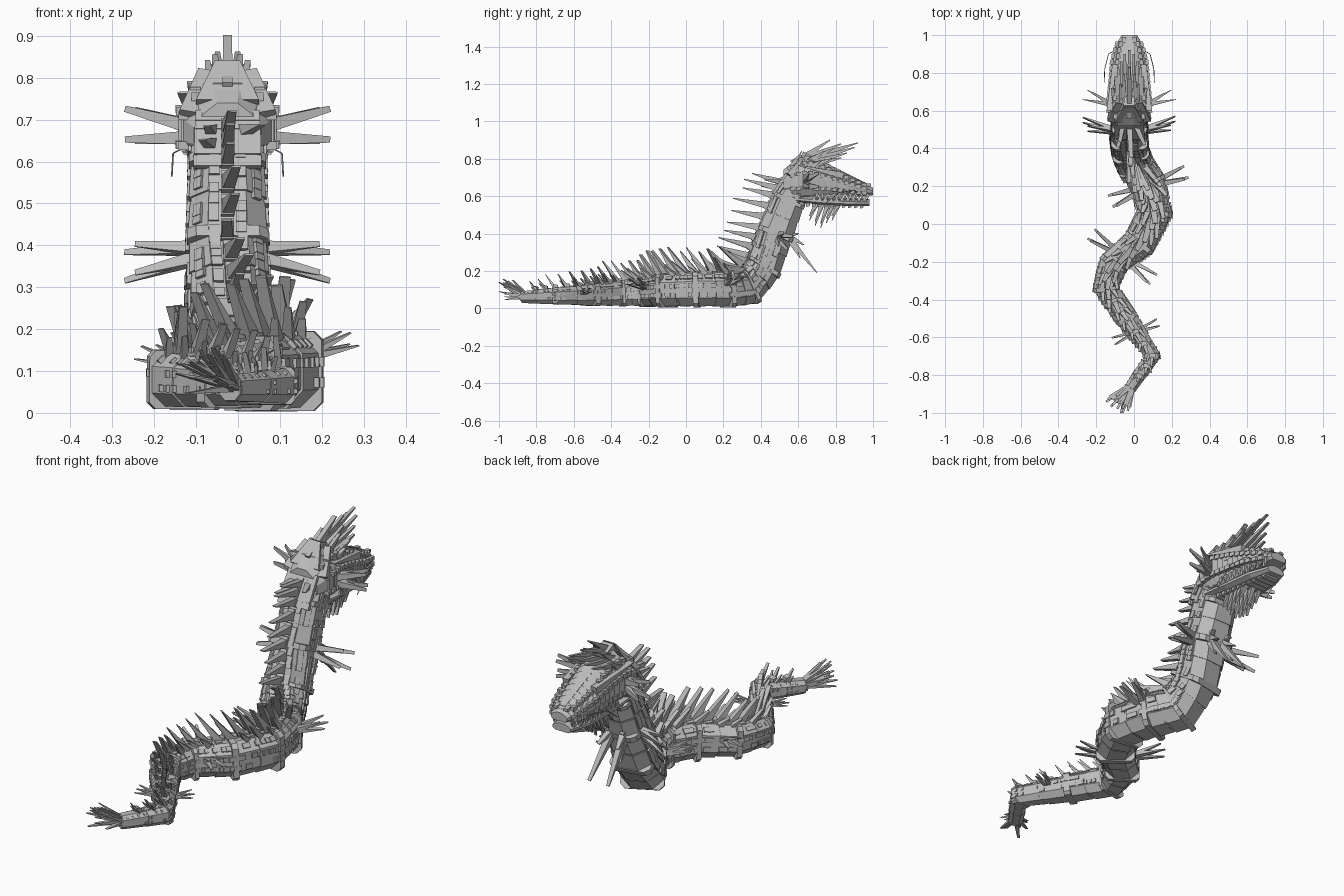
import bpy, bmesh, random
from mathutils import Vector as V

random.seed(4)
if "Cube" in bpy.data.objects:
    bpy.data.objects.remove(bpy.data.objects["Cube"])

grey = bpy.data.materials.new("stone_grey")
grey.use_nodes = True
grey.diffuse_color = (0.5, 0.5, 0.5, 1)
grey.node_tree.nodes["Principled BSDF"].inputs["Base Color"].default_value = (0.5, 0.5, 0.5, 1)


# ---- helpers ----
def finish(name, bm):
    bmesh.ops.recalc_face_normals(bm, faces=bm.faces)
    mesh = bpy.data.meshes.new(name)
    bm.to_mesh(mesh)
    bm.free()
    mesh.materials.append(grey)
    bpy.context.collection.objects.link(bpy.data.objects.new(name, mesh))


def loft(bm, rings):
    loops = [[bm.verts.new(p) for p in ring] for ring in rings]
    n = len(loops[0])
    for a, b in zip(loops, loops[1:]):
        for i in range(n):
            j = (i + 1) % n
            bm.faces.new((a[i], a[j], b[j], b[i]))
    bm.faces.new(loops[0])
    bm.faces.new(loops[-1])


def rect(c, u, v):
    return [c + u + v, c - u + v, c - u - v, c + u - v]


def blade(bm, base, tip, wide, w, thick, end=0.45):
    d = (tip - base).normalized()
    wide = (wide - d * wide.dot(d)).normalized() * w / 2
    n = d.cross(wide).normalized() * thick / 2
    loft(bm, [rect(base, wide, n), rect(tip, wide * end, n * 0.12)])


def plate(bm, c, along, normal, length, width, thick):
    across = along.cross(normal).normalized() * width / 2
    n = normal * thick / 2
    loft(bm, [rect(c - along * length / 2, across, n), rect(c + along * length / 2, across, n * 0.6)])


# ---- spine path: position and half thickness, tail to head ----
PATH = [(-.02, -.87, .06, .03), (.10, -.70, .065, .042), (-.04, -.5, .072, .055),
        (-.15, -.34, .08, .063), (-.11, -.21, .085, .07), (.03, -.1, .095, .08),
        (.112, .06, .1, .085), (.07, .22, .102, .088), (0, .32, .112, .09),
        (-.025, .41, .22, .09), (-.025, .48, .4, .09), (-.025, .55, .58, .085),
        (-.025, .61, .68, .08)]
PTS = [V(p[:3]) for p in PATH]
LAST = len(PTS) - 1
NECK = 8.2
X = PTS[-1].x


def tangent(i):
    a, b = PTS[max(i - 1, 0)], PTS[min(i + 1, LAST)]
    return ((PTS[i] - a).normalized() + (b - PTS[i]).normalized()).normalized()


def at(t):
    """Centre, half thickness, forward, side and dorsal directions."""
    t = min(max(t, 0), LAST)
    i = min(int(t), LAST - 1)
    f = t - i
    fwd = tangent(i).lerp(tangent(i + 1), f).normalized()
    side = fwd.cross(V((0, 0, 1))).normalized()
    r = PATH[i][3] * (1 - f) + PATH[i + 1][3] * f
    return PTS[i].lerp(PTS[i + 1], f), r, fwd, side, side.cross(fwd)


def ring(t, k=1, flat=.5):
    c, r, fwd, side, up = at(t)
    half = [(flat, -1), (1, -flat), (1, flat), (flat, 1)]
    pts = half + [(-x, y) for x, y in reversed(half)]
    return [c + (side * x + up * y) * r * k for x, y in pts]


# ---- body skin, long armour casings and boxy joint collars ----
bm = bmesh.new()
loft(bm, [ring(i / 2) for i in range(2 * LAST + 1)])
finish("body", bm)

bm = bmesh.new()
for i in range(2 * LAST):
    t = i / 2
    loft(bm, [ring(t + .03, 1.06), ring(t + .47, 1.02)])
for i in range(1, LAST):
    k = 1.12 if 2 < i < 8 else 1.08
    loft(bm, [ring(i - .07, k, .78), ring(i + .07, k, .78)])
finish("armour_casings", bm)

# ---- scattered scales on sides, shoulders and back ----
bm = bmesh.new()
for i in range(int(LAST / .12)):
    t = i * .12
    c, r, fwd, side, up = at(t)
    for a, b in ((1, .25), (1, -.3), (1, 1), (.35, 1)):
        for s in (-1, 1):
            if random.random() < .6:
                n = (side * s * (a > .5) + up * (b > .9)).normalized()
                pos = c + (side * s * a + up * b) * r * (.79 if a == b else 1.05)
                plate(bm, pos, fwd, n, r * random.uniform(.25, .5), r * .28, r * .16)
finish("scales", bm)

# ---- overlapping bands on the back of the upper neck ----
bm = bmesh.new()
for i in range(6):
    c, r, fwd, side, up = at(10.9 + i * .19)
    plate(bm, c + up * r * 1.03, fwd, up, .03, r * 1.9, .02)
finish("neck_bands", bm)

# ---- dorsal spines, leaning back, longest on the middle of the neck ----
bm = bmesh.new()
t = .4
while t < LAST - .2:
    c, r, fwd, side, up = at(t)
    neck = t > NECK
    lean = .2 if neck else .6
    size = (.22 - .025 * abs(t - 10) if neck else r * 1.9) * random.uniform(.8, 1.12)
    base = c + up * r * .95
    tip = base + (up * .9 - fwd * lean + side * random.uniform(-.1, .1)) * size
    blade(bm, base, tip, side, .03 if neck else r * .45, r * .45, .7)
    plate(bm, base + up * .01, fwd, up, r * .6, .032, .03)
    for s in (-1, 1):
        if random.random() < .7 and (not neck or t > 10.8):
            b = c + (up * .95 + side * s * .45) * r
            d = up * .8 - fwd * (lean + .1) + side * s * random.uniform(.1, .4)
            blade(bm, b, b + d * size * random.uniform(.35, .75), side, r * .34, r * .35, .6)
    t += .31
finish("dorsal_spines", bm)


# ---- side fins: each a cluster of four spines ----
def fin(c, out, fwd, up, root, reach, w, spread=.09):
    for k in (-1, 1):
        for m in (-1, 1):
            base = c + out * root + fwd * k * w * .4
            tip = c + out * reach * (1 - .05 * (m + 1)) + fwd * k * reach * .15 + up * m * reach * spread
            blade(bm, base, tip, fwd, w, w * .8)


bm = bmesh.new()
for t, reach, lean, lift in ((1.65, .13, 0, .03), (4.35, .205, 0, .06),
                             (6.88, .215, 0, .08), (9.95, .245, -.01, -.065)):
    c, r, fwd, side, up = at(t)
    for s in (-1, 1):
        out = (side * s + fwd * lean / reach + up * lift / reach)
        fin(c, out, fwd, up, r * .8, reach, r * .34)
for s in (-1, 1):
    fin(V((X, .6, .66)), V((s, .36, .12)), V((0, 0, 1)), V((0, 1, 0)), .09, .245, .033, .12)
finish("side_fins", bm)

# ---- throat spines below the neck bend ----
bm = bmesh.new()
for y, z in ((.63, .34), (.7, .19), (.61, .27), (.6, .4)):
    for s in (-1, 1):
        blade(bm, V((X + s * .03, .54, .39)), V((X + s * .05, y, z)), V((1, 0, 0)), .035, .035)
finish("throat_spines", bm)

# ---- tail fan ----
bm = bmesh.new()
c, r, fwd, side, up = at(0)
for i in range(22):
    d = -fwd + side * random.uniform(-.75, .75) + up * random.uniform(-.1, 1.1)
    tip = c + d.normalized() * random.uniform(.1, .15)
    tip.y, tip.z = max(tip.y, -1), max(tip.z, .03)
    blade(bm, c + fwd * .03, tip, side, .026, .02)
blade(bm, c, V((-.07, -1, .14)), side, .026, .02)
finish("tail_fan", bm)


# ---- head ----
def head_ring(y, w, low, high):
    h = high - low
    half = [(.75, 0), (1, .25), (1, .55), (.72, .8), (.3, 1)]
    pts = half + [(-a, b) for a, b in reversed(half)]
    return [V((X + a * w, y, low + b * h)) for a, b in pts]


SKULL = [(.52, .08, .61, .74), (.58, .11, .6, .79), (.65, .112, .6, .815), (.76, .1, .605, .77),
         (.86, .092, .605, .715), (.94, .072, .6, .677), (1, .042, .605, .645)]
JAW = [(.57, .095, .57, .61), (.72, .092, .555, .595), (.88, .08, .547, .59), (.98, .048, .547, .585)]
bm = bmesh.new()
loft(bm, [head_ring(*s) for s in SKULL])
finish("skull", bm)
bm = bmesh.new()
loft(bm, [head_ring(*s) for s in JAW])
for i in range(11):
    plate(bm, V((X, .62 + i * .032, .558 - i * .001)), V((0, 1, 0)), V((0, 0, -1)), .02, .15 - i * .007, .03)
finish("lower_jaw", bm)


def skull_at(y):
    for a, b in zip(SKULL, SKULL[1:]):
        if y <= b[0]:
            f = (y - a[0]) / (b[0] - a[0])
            return [p + (q - p) * f for p, q in zip(a, b)]


# overlapping ribs across skull and snout, blocks along the cheeks
bm = bmesh.new()
for i in range(13):
    y0 = .57 + i * .032
    rings = []
    for y, k in ((y0, 1.06), (y0 + .027, 1.01)):
        _, w, low, high = skull_at(y)
        rings.append(head_ring(y, w * k, low + .004, high + (k - 1) * .1))
    loft(bm, rings)
    _, w, low, high = skull_at(y0)
    for s in (-1, 1):
        for f, x in ((.2, 1), (.6, 1), (.85, .7)):
            plate(bm, V((X + s * w * x, y0, low + f * (high - low))), V((0, 1, 0)), V((s, 0, 0)), .026, .02, .025)
finish("head_ribs", bm)

# brows, eyes, nostrils and nose ridge
bm = bmesh.new()
for s in (-1, 1):
    blade(bm, V((X + s * .075, .84, .71)), V((X + s * .105, .6, .765)), V((1, 0, 0)), .03, .035, 1)
    plate(bm, V((X + s * .098, .755, .69)), V((0, 1, 0)), V((s, 0, 0)), .035, .02, .02)
    plate(bm, V((X + s * .028, .975, .66)), V((0, 1, 0)), V((0, 0, 1)), .03, .02, .02)
blade(bm, V((X, .62, .825)), V((X, .97, .665)), V((1, 0, 0)), .06, .03, .4)
finish("brows_and_nose", bm)

# teeth in both jaws
bm = bmesh.new()
for i in range(10):
    y = .7 + i * .03
    w = skull_at(y)[1] * .85
    for s in (-1, 1):
        blade(bm, V((X + s * w, y, .615)), V((X + s * w, y, .58)), V((0, 1, 0)), .02, .014, .2)
        blade(bm, V((X + s * w, y - .015, .575)), V((X + s * w, y - .015, .61)), V((0, 1, 0)), .02, .014, .2)
finish("teeth", bm)

# crest sweeping up and forward, with hood plates at the back of the skull
bm = bmesh.new()
for y, z, x in ((.92, .885, 0), (.9, .86, .02), (.86, .83, .035), (.83, .88, 0), (.79, .855, .025),
                (.83, .805, .05), (.74, .84, .04), (.78, .8, .06), (.72, .79, .075)):
    for s in ((-1, 1) if x else (1,)):
        blade(bm, V((X + s * x, .6 + x * .6, .785 - x * .6)), V((X + s * x * 1.2, y, z)), V((1, 0, 0)), .028, .045)
blade(bm, V((X, .57, .77)), V((X, .77, .9)), V((1, 0, 0)), .024, .045, .9)
blade(bm, V((X, .55, .74)), V((X, .62, .84)), V((1, 0, 0)), .15, .03, .4)
for s in (-1, 1):
    blade(bm, V((X + s * .085, .55, .71)), V((X + s * .055, .64, .82)), V((1, 0, 0)), .06, .03, .5)
finish("crest", bm)

# beard under the chin
bm = bmesh.new()
for y, z in ((.67, .47), (.7, .44), (.73, .43), (.76, .455), (.79, .47)):
    for s in (-1, 0, 1):
        blade(bm, V((X + s * .035, y + .03, .565)), V((X + s * .045, y - .01, z + abs(s) * .025)), V((1, 0, 0)), .026, .028)
finish("beard", bm)

# whiskers
for s, name in ((1, "left_whisker"), (-1, "right_whisker")):
    curve = bpy.data.curves.new(name, "CURVE")
    curve.dimensions = "3D"
    curve.bevel_depth, curve.bevel_resolution = .002, 0
    spline = curve.splines.new("NURBS")
    spline.use_endpoint_u = True
    points = [(.06, .93, .61), (.11, .9, .63), (.13, .82, .62), (.133, .75, .565)]
    spline.points.add(len(points) - 1)
    for p, (x, y, z) in zip(spline.points, points):
        p.co = (X + s * x, y, z, 1)
    curve.materials.append(grey)
    bpy.context.collection.objects.link(bpy.data.objects.new(name, curve))
